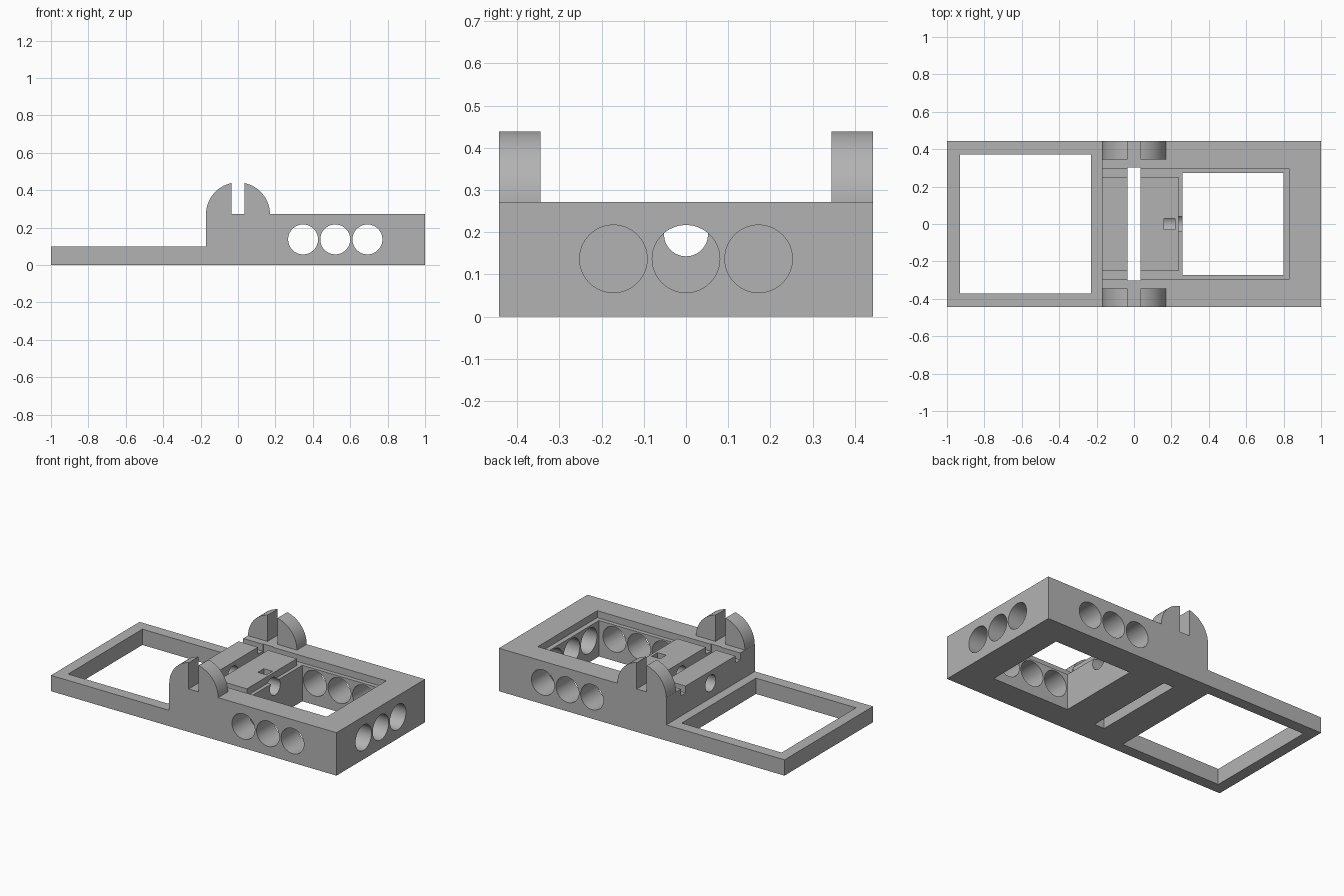
import bpy, math
from mathutils import Vector

cube = bpy.data.objects.get("Cube")
if cube:
    bpy.data.objects.remove(cube, do_unlink=True)

GREY = (0.45, 0.45, 0.45, 1)
mat = bpy.data.materials.new("plain grey")
mat.use_nodes = True
mat.diffuse_color = GREY
mat.node_tree.nodes["Principled BSDF"].inputs["Base Color"].default_value = GREY

HALF_W, TOP, PLATE, LEDGE = 0.443, 0.272, 0.1, 0.228
STEP_X = -0.172
SLOT = 0.035


def prism(name, points, axis, lo, hi):
    """Extrude a closed 2D outline along one axis."""
    def place(p, t):
        return {"x": (t, p[0], p[1]), "y": (p[0], t, p[1]), "z": (p[0], p[1], t)}[axis]
    n = len(points)
    verts = [place(p, lo) for p in points] + [place(p, hi) for p in points]
    faces = [tuple(range(n)), tuple(range(2 * n - 1, n - 1, -1))]
    faces += [(i, i + n, (i + 1) % n + n, (i + 1) % n) for i in range(n)]
    mesh = bpy.data.meshes.new(name)
    mesh.from_pydata(verts, [], faces)
    # make the winding point outwards
    area = sum(points[i][0] * points[(i + 1) % n][1] - points[(i + 1) % n][0] * points[i][1]
               for i in range(n))
    if (area > 0) != (axis == "y"):
        mesh.flip_normals()
    mesh.update()
    mesh.materials.append(mat)
    ob = bpy.data.objects.new(name, mesh)
    bpy.context.collection.objects.link(ob)
    return ob


def box(name, x0, x1, y0, y1, z0, z1):
    return prism(name, [(x0, y0), (x1, y0), (x1, y1), (x0, y1)], "z", z0, z1)


def arc(cu, cv, r, start, end, steps):
    return [(cu + r * math.cos(a), cv + r * math.sin(a))
            for a in (start + (end - start) * i / steps for i in range(steps + 1))]


def rod(name, axis, u, v, r, lo, hi):
    return prism(name, arc(u, v, r, 0, math.tau, 64)[:-1], axis, lo, hi)


def activate(ob):
    bpy.ops.object.select_all(action="DESELECT")
    ob.select_set(True)
    bpy.context.view_layer.objects.active = ob


def cut(target, cutter):
    cutter.hide_render = True
    activate(target)
    mod = target.modifiers.new("cut", "BOOLEAN")
    mod.operation, mod.solver, mod.object = "DIFFERENCE", "EXACT", cutter
    bpy.ops.object.modifier_apply(modifier=mod.name)
    bpy.data.objects.remove(cutter, do_unlink=True)


def soften(ob):
    activate(ob)
    bpy.ops.object.shade_smooth_by_angle(angle=math.radians(30))


# Stepped body: thin frame on one side, deep box on the other
body = prism("body", [(-1, 0), (1, 0), (1, TOP), (STEP_X, TOP), (STEP_X, PLATE), (-1, PLATE)],
             "y", -HALF_W, HALF_W)

# Window in the thin frame, deep bay and cross slot
cut(body, box("frame_window", -0.93, -0.23, -0.372, 0.372, -1, 1))
cut(body, box("bay", 0.26, 0.80, -0.272, 0.272, -1, 1))
cut(body, box("cross_slot", -SLOT, SLOT, -0.303, 0.303, -1, 1))

# Lid recess wrapping around the raised deck
inner, outer, deck_end, lid_end, start = 0.25, 0.298, 0.237, 0.83, -0.3
recess = [(start, -outer), (lid_end, -outer), (lid_end, outer), (start, outer),
          (start, inner), (deck_end, inner), (deck_end, -inner), (start, -inner)]
cut(body, prism("lid_recess", recess, "z", LEDGE, 1))

# Round holes through the long walls and the end wall
for i in (-1, 0, 1):
    cut(body, rod("side_hole", "y", 0.52 + 0.172 * i, 0.137, 0.08, -1, 1))
    cut(body, rod("end_hole", "x", 0.172 * i, 0.137, 0.08, 0.7, 1.2))

# Bore through the deck and the small pocket that meets it
cut(body, rod("deck_bore", "x", 0, 0.195, 0.052, -0.5, 0.4))
cut(body, box("deck_pocket", 0.16, 0.22, -0.03, 0.03, 0.19, 1))
soften(body)

# Split round ears standing on both long walls
R = 0.171
tilt = math.acos(SLOT / R)
for side, y0, y1 in (("front", -HALF_W, -0.345), ("back", 0.345, HALF_W)):
    for part, s in (("left", 1), ("right", -1)):
        outline = [(SLOT * s, TOP - 0.001)] + [(x * s, z) for x, z in
                                              arc(0, TOP - 0.001, R, 0, tilt, 24)]
        soften(prism(f"{side}_ear_{part}", outline, "y", y0, y1))
